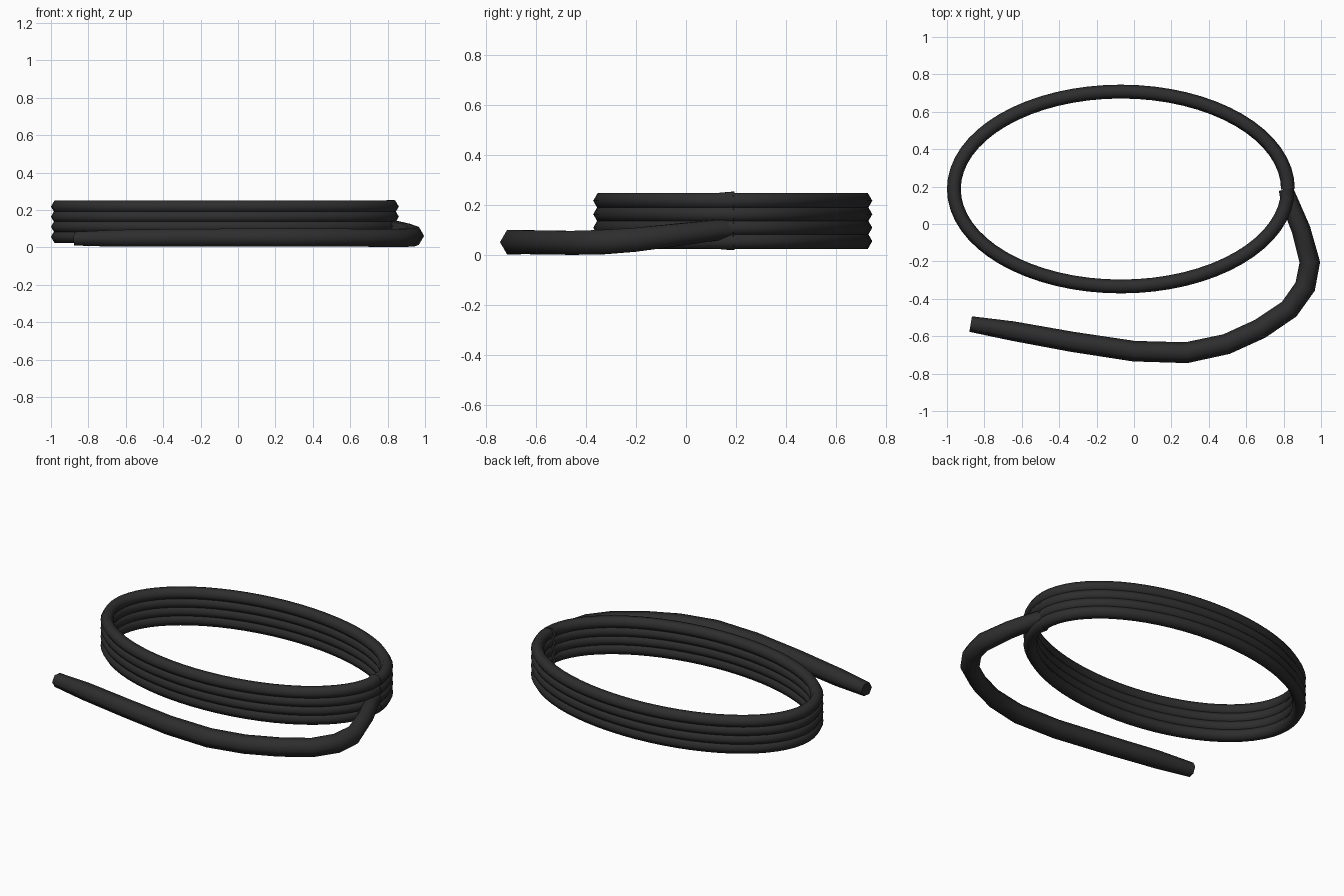
import bpy, bmesh, math
from mathutils import Vector

if "Cube" in bpy.data.objects:
    bpy.data.objects.remove(bpy.data.objects["Cube"])

black = bpy.data.materials.new("black_leather")
black.diffuse_color = (0.027, 0.027, 0.027, 1)
black.use_nodes = True
black.node_tree.nodes["Principled BSDF"].inputs["Base Color"].default_value = black.diffuse_color


def tube(name, path, radii, end_side=None):
    """Sweep a six-sided section along a path, corners pointing sideways."""
    bm = bmesh.new()
    pts = [Vector(p) for p in path]
    n = len(pts)
    loops = []
    for i, (p, r) in enumerate(zip(pts, radii)):
        a = pts[i] - pts[i - 1] if i > 0 else pts[1] - pts[0]
        b = pts[i + 1] - pts[i] if i < n - 1 else a
        t = (a.normalized() + b.normalized()).normalized()
        side = t.cross(Vector((0, 0, 1))).normalized()
        if end_side and i == n - 1:
            side = Vector(end_side).normalized()
        up = side.cross(t).normalized()
        loops.append([bm.verts.new(p + r * (side * math.cos(k * math.pi / 3)
                                            + up * math.sin(k * math.pi / 3)))
                      for k in range(6)])
    for l0, l1 in zip(loops, loops[1:]):
        for k in range(6):
            j = (k + 1) % 6
            bm.faces.new((l0[k], l0[j], l1[j], l1[k]))
    bm.faces.new(loops[0])
    bm.faces.new(loops[-1])
    bmesh.ops.recalc_face_normals(bm, faces=bm.faces)
    me = bpy.data.meshes.new(name)
    bm.to_mesh(me)
    bm.free()
    me.materials.append(black)
    ob = bpy.data.objects.new(name, me)
    bpy.context.collection.objects.link(ob)
    bpy.ops.object.select_all(action='DESELECT')
    ob.select_set(True)
    bpy.context.view_layer.objects.active = ob
    bpy.ops.object.shade_smooth_by_angle(angle=math.radians(75))
    return ob


# Four stacked oval coils, each with a slightly slanted seam at the right
SEG = 64
for c in range(4):
    z = 0.057 + 0.0538 * c
    ring = [(-0.07 + 0.893 * math.cos(2 * math.pi * i / SEG),
             0.187 + 0.521 * math.sin(2 * math.pi * i / SEG), z)
            for i in range(SEG)]
    ring.append((0.815, 0.188, z))
    tube(f"coil_{c + 1}", ring, [0.037] * SEG + [0.042], (1, 0.28, 0))

# Loose handle: x, y, z, radius
handle = [
    (0.815, 0.175, 0.105, 0.040), (0.832, 0.12, 0.101, 0.047),
    (0.893, -0.03, 0.083, 0.051), (0.940, -0.205, 0.062, 0.055),
    (0.915, -0.335, 0.053, 0.056), (0.830, -0.455, 0.050, 0.055),
    (0.675, -0.560, 0.052, 0.055), (0.495, -0.642, 0.053, 0.055),
    (0.280, -0.688, 0.053, 0.056), (0.000, -0.680, 0.053, 0.055),
    (-0.330, -0.630, 0.052, 0.054), (-0.650, -0.572, 0.049, 0.052),
    (-0.873, -0.535, 0.047, 0.042),
]
tube("handle", [h[:3] for h in handle], [h[3] for h in handle])
